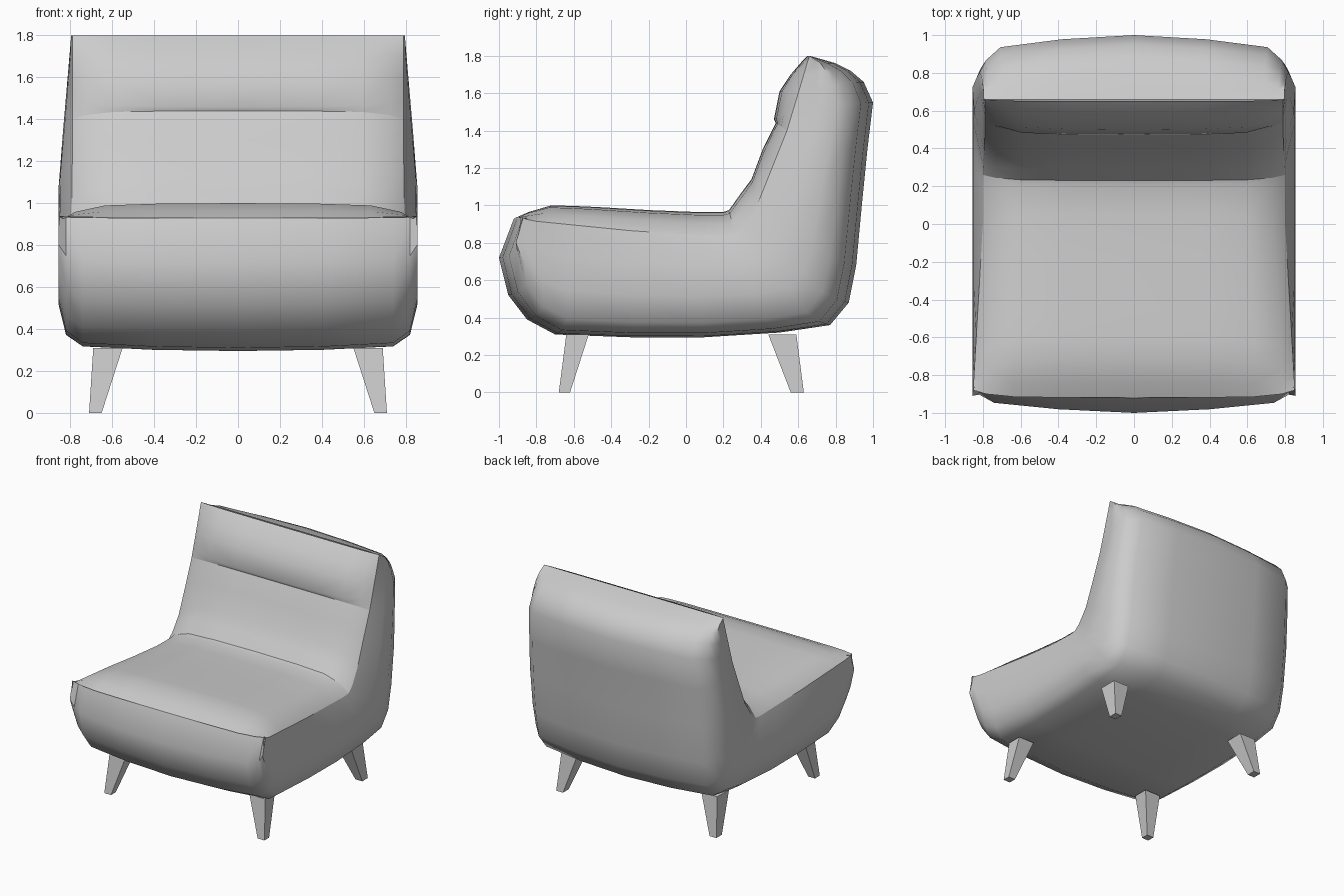
import bpy, bmesh, math

if "Cube" in bpy.data.objects:
    bpy.data.objects.remove(bpy.data.objects["Cube"])

# Rows from front seam, under the chair, up the back to the top seam:
# outer shell (y, z), side seam (y, z), cushion centre line (y, z)
ROWS = [
    (-0.92, 0.93, -0.88, 0.94, -0.92, 0.93),
    (-1.00, 0.72, -0.85, 0.925, -0.84, 0.965),
    (-0.95, 0.52, -0.80, 0.915, -0.72, 1.00),
    (-0.85, 0.39, -0.70, 0.905, -0.60, 0.997),
    (-0.70, 0.31, -0.60, 0.895, -0.45, 0.99),
    (-0.30, 0.295, -0.30, 0.865, -0.20, 0.975),
    (0.10, 0.295, 0.00, 0.845, 0.05, 0.965),
    (0.50, 0.32, 0.20, 0.84, 0.20, 0.965),
    (0.77, 0.36, 0.26, 0.845, 0.23, 0.975),
    (0.87, 0.48, 0.31, 0.89, 0.29, 1.06),
    (0.91, 0.68, 0.38, 1.00, 0.35, 1.14),
    (0.94, 1.00, 0.46, 1.20, 0.41, 1.30),
    (0.97, 1.30, 0.54, 1.40, 0.48, 1.44),
    (1.00, 1.55, 0.57, 1.50, 0.47, 1.46),
    (0.95, 1.66, 0.60, 1.60, 0.50, 1.61),
    (0.88, 1.72, 0.63, 1.70, 0.56, 1.70),
    (0.80, 1.76, 0.65, 1.77, 0.62, 1.77),
    (0.66, 1.80, 0.66, 1.80, 0.65, 1.80),
]


def lerp(a, b, t):
    return a + (b - a) * t


def taper(z):
    return 1 - 0.07 * max(0, (z - 1.1) / 0.7)


def seam_width(y, z):
    return 0.80 + 0.05 * min(1, max(0, -y / 0.85)) - 0.01 * min(1, max(0, z - 0.85) * 5) * (y > 0)


def shell_row(row):
    oy, oz, sy, sz = row[:4]
    pts = []
    # half width, blend towards seam, rounding of front and back corners
    for x, t, f in ((0, 0, 0), (0.4, 0.01, 0.2), (0.74, 0.04, 0.55),
                    (0.82, 0.14, 1), (0.855, 0.4, 0.6), (0.85, 0.7, 0.2)):
        y, z = lerp(oy, sy, t), lerp(oz, sz, t)
        pts.append((x * taper(z), y * (1 - 0.09 * f * (1 - t)) if oz < 1.79 else y, z))
    pts.append((seam_width(sy, sz), sy, sz))
    return pts


def cushion_row(row):
    sy, sz, cy, cz = row[2:]
    w = seam_width(sy, sz)
    return [(w * u, lerp(sy, cy, t), lerp(sz, cz, t))
            for u, t in ((0, 1), (0.45, 0.97), (0.75, 0.87), (0.92, 0.5), (1, 0))]


def finish(name, bm, angle):
    bmesh.ops.recalc_face_normals(bm, faces=bm.faces)
    me = bpy.data.meshes.new(name)
    bm.to_mesh(me)
    bm.free()
    ob = bpy.data.objects.new(name, me)
    bpy.context.collection.objects.link(ob)
    bpy.ops.object.select_all(action='DESELECT')
    ob.select_set(True)
    bpy.context.view_layer.objects.active = ob
    if angle:
        bpy.ops.object.shade_smooth_by_angle(angle=math.radians(angle))
    m = ob.modifiers.new("mirror", 'MIRROR')
    m.use_clip = True
    return ob


def loft(name, rows, outward):
    bm = bmesh.new()
    grid = [[bm.verts.new(p) for p in r] for r in rows]
    for a, b in zip(grid, grid[1:]):
        for i in range(len(a) - 1):
            q = (a[i], a[i + 1], b[i + 1], b[i])
            bm.faces.new(q if outward else q[::-1])
    bmesh.ops.remove_doubles(bm, verts=bm.verts, dist=0.0005)
    return finish(name, bm, 45)


# Upholstered shell: front, underside, back and side panels
loft("shell", [shell_row(r) for r in ROWS], False)

# Seat and back cushions with the padded head roll above
loft("seat_cushion", [cushion_row(r) for r in ROWS[:9]], True)
loft("back_cushion", [cushion_row(r) for r in ROWS[8:13]], True)
loft("head_cushion", [cushion_row(r) for r in ROWS[12:]], True)


# Tapered splayed legs
def leg(name, top, bottom):
    bm = bmesh.new()
    rings = []
    for (x0, x1, y0, y1), z in ((bottom, 0), (top, 0.31)):
        rings.append([bm.verts.new((x, y, z)) for x, y in
                      ((x0, y0), (x1, y0), (x1, y1), (x0, y1))])
    a, b = rings
    for i in range(4):
        j = (i + 1) % 4
        bm.faces.new((a[i], a[j], b[j], b[i]))
    bm.faces.new(a[::-1])
    bm.faces.new(b)
    finish(name, bm, 0)


leg("front_legs", (0.55, 0.69, -0.64, -0.52), (0.65, 0.71, -0.68, -0.62))
leg("rear_legs", (0.55, 0.69, 0.44, 0.59), (0.65, 0.71, 0.56, 0.63))
